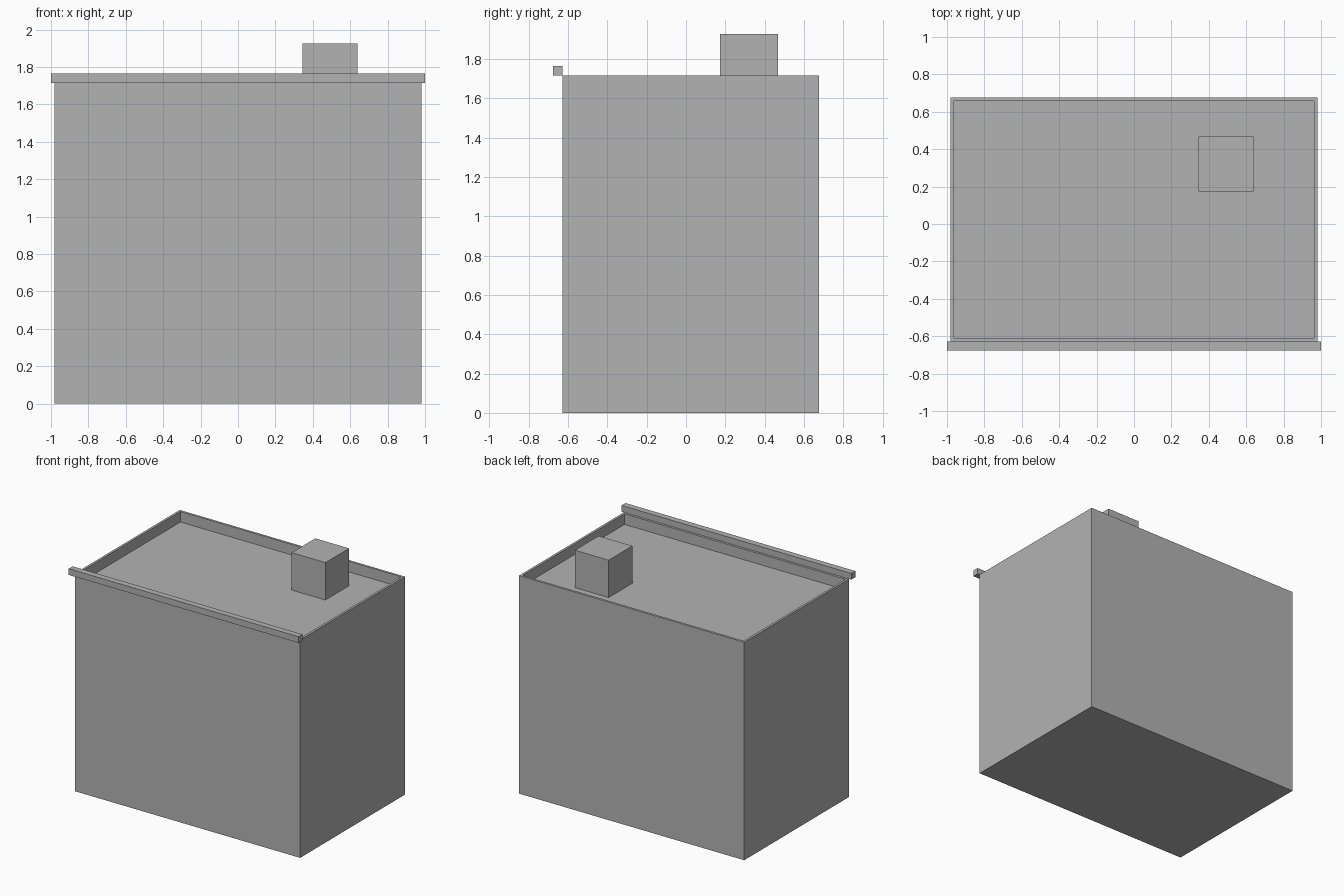
import bpy
import bmesh
from mathutils import Vector

if "Cube" in bpy.data.objects:
    bpy.data.objects.remove(bpy.data.objects["Cube"], do_unlink=True)

grey = bpy.data.materials.new("plain_grey")
grey.use_nodes = True
colour = (0.45, 0.45, 0.45, 1)
grey.diffuse_color = colour
grey.node_tree.nodes["Principled BSDF"].inputs["Base Color"].default_value = colour


def box(name, low, high, recess=None):
    """Box between two corners; recess = (rim width, depth) sinks its top."""
    low, high = Vector(low), Vector(high)
    bm = bmesh.new()
    bmesh.ops.create_cube(bm, size=1)
    bmesh.ops.scale(bm, vec=high - low, verts=bm.verts)
    bmesh.ops.translate(bm, vec=(low + high) / 2, verts=bm.verts)
    if recess:
        rim, depth = recess
        bm.normal_update()
        top = max(bm.faces, key=lambda f: f.calc_center_median().z)
        # Rim first, then a vertical-walled pocket inside it
        bmesh.ops.inset_region(bm, faces=[top], thickness=rim)
        pocket = bmesh.ops.extrude_face_region(bm, geom=[top])["geom"]
        verts = [v for v in pocket if isinstance(v, bmesh.types.BMVert)]
        bmesh.ops.translate(bm, vec=(0, 0, -depth), verts=verts)
        if top.is_valid:
            bmesh.ops.delete(bm, geom=[top], context="FACES_ONLY")
        bmesh.ops.recalc_face_normals(bm, faces=bm.faces)
    mesh = bpy.data.meshes.new(name)
    bm.to_mesh(mesh)
    bm.free()
    mesh.materials.append(grey)
    obj = bpy.data.objects.new(name, mesh)
    bpy.context.collection.objects.link(obj)
    return obj


roof, floor = 1.715, 1.632

# Building block with a sunken flat roof behind a thin parapet
box("building_body", (-0.98, -0.627, 0), (0.98, 0.676, roof), (0.026, roof - floor))

# Cornice bar along the top of the front wall
box("front_cornice", (-1, -0.676, roof), (1, -0.627, 1.764))

# Rooftop unit standing on the sunken roof
box("roof_unit", (0.346, 0.173, floor), (0.64, 0.467, 1.926))
